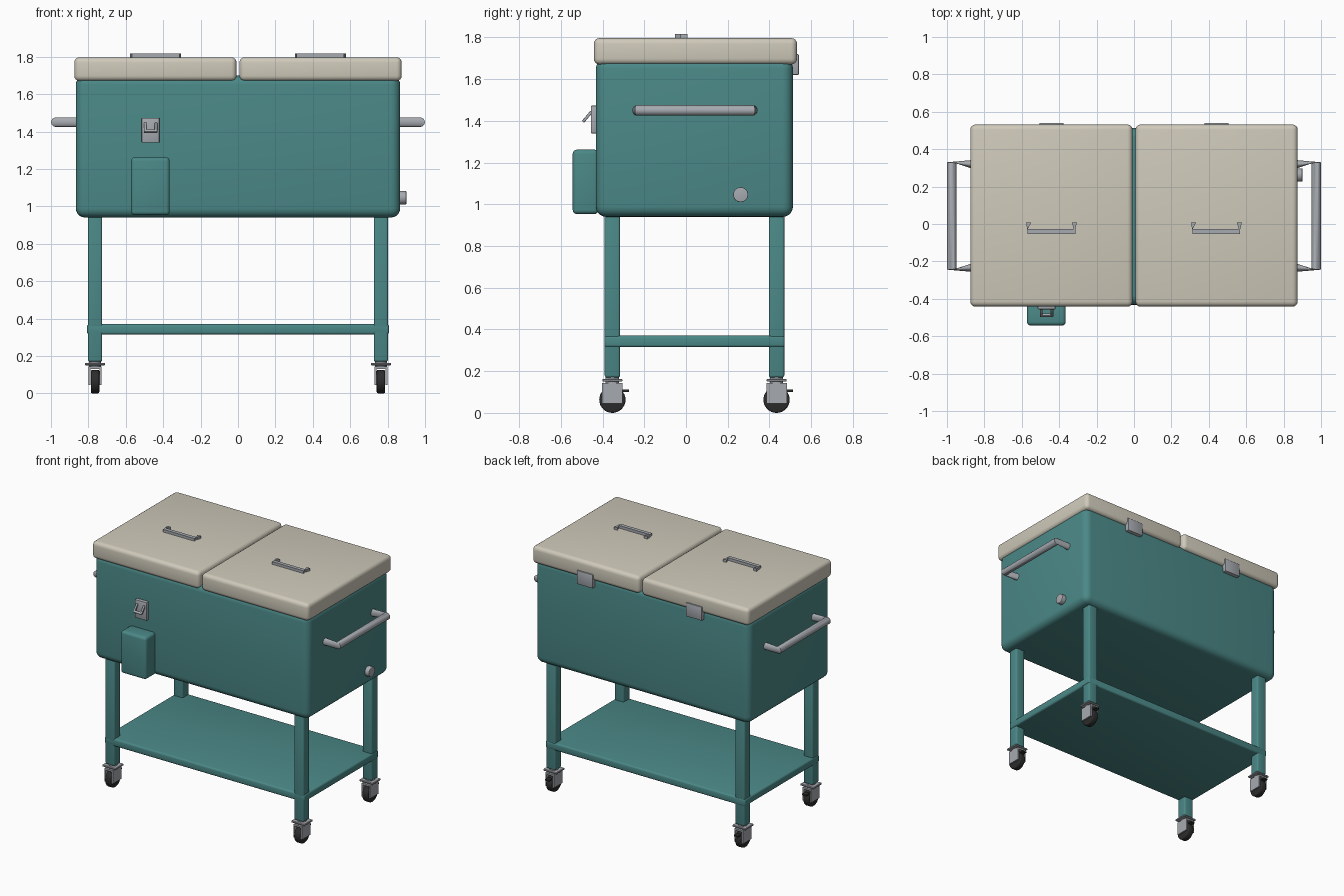
import bpy, bmesh
from math import pi, cos, sin
from mathutils import Vector, Matrix

if "Cube" in bpy.data.objects:
    bpy.data.objects.remove(bpy.data.objects["Cube"])


def material(name, rgb):
    m = bpy.data.materials.new(name)
    m.diffuse_color = (*rgb, 1)
    m.use_nodes = True
    m.node_tree.nodes["Principled BSDF"].inputs["Base Color"].default_value = m.diffuse_color
    return m


TEAL = material("teal_paint", (0.07, 0.25, 0.245))
CREAM = material("cream_lid", (0.62, 0.585, 0.49))
RUBBER = material("black_rubber", (0.025, 0.025, 0.025))
METAL = material("metal", (0.38, 0.40, 0.43))


def finish(name, bm, mat):
    bmesh.ops.recalc_face_normals(bm, faces=bm.faces[:])
    me = bpy.data.meshes.new(name)
    bm.to_mesh(me)
    bm.free()
    ob = bpy.data.objects.new(name, me)
    bpy.context.collection.objects.link(ob)
    me.materials.append(mat)
    return ob


def box(name, x, y, z, mat, bevel=0.0, segs=3):
    """Box from (min, max) pairs with rounded edges."""
    bm = bmesh.new()
    bmesh.ops.create_cube(bm, size=1)
    for v in bm.verts:
        v.co = [(a + b) / 2 + c * (b - a) for (a, b), c in zip((x, y, z), v.co)]
    if bevel:
        bmesh.ops.bevel(bm, geom=bm.edges[:], offset=bevel, segments=segs,
                        profile=0.5, affect='EDGES', clamp_overlap=True)
    return finish(name, bm, mat)


def cylinder(name, center, r, depth, axis, mat, bevel=0.0, sides=32):
    bm = bmesh.new()
    rot = Matrix.Rotation(pi / 2, 4, 'Y') if axis == 'X' else Matrix()
    bmesh.ops.create_cone(bm, cap_ends=True, segments=sides, radius1=r, radius2=r,
                          depth=depth, matrix=Matrix.Translation(center) @ rot)
    if bevel:
        rims = [e for e in bm.edges if any(len(f.verts) > 4 for f in e.link_faces)]
        bmesh.ops.bevel(bm, geom=rims, offset=bevel, segments=3, profile=0.5, affect='EDGES')
    return finish(name, bm, mat)


def loft(name, rings, sides, r, mat):
    """Tube through rings given as (center, axis_u, axis_v)."""
    bm = bmesh.new()
    loops = []
    for c, u, v in rings:
        angles = [2 * pi * (i + 0.5) / sides for i in range(sides)]
        loops.append([bm.verts.new(Vector(c) + r * (cos(a) * Vector(u) + sin(a) * Vector(v)))
                      for a in angles])
    for a, b in zip(loops, loops[1:]):
        for i in range(sides):
            j = (i + 1) % sides
            bm.faces.new((a[i], a[j], b[j], b[i]))
    bm.faces.new(loops[0])
    bm.faces.new(loops[-1])
    return finish(name, bm, mat)


X, Y, Z = (1, 0, 0), (0, 1, 0), (0, 0, 1)

# Cooler tub and lower shelf
box("tub", (-0.867, 0.867), (-0.432, 0.513), (0.94, 1.70), TEAL, 0.05, 5)
box("shelf", (-0.807, 0.807), (-0.39, 0.473), (0.315, 0.37), TEAL, 0.012)

for s, side in ((-1, "left"), (1, "right")):
    # Lid with its low pull handle
    box(f"{side}_lid", sorted((s * 0.008, s * 0.875)), (-0.442, 0.532), (1.67, 1.797),
        CREAM, 0.028, 4)
    cx = s * 0.441
    loft(f"{side}_lid_handle",
         [((cx - 0.122, 0.008, 1.803), X, Z), ((cx - 0.127, -0.04, 1.803), Y, Z),
          ((cx + 0.127, -0.04, 1.803), (0, -1, 0), Z), ((cx + 0.122, 0.008, 1.803), X, Z)][:2]
         + [((cx + 0.127, -0.04, 1.803), Y, Z), ((cx + 0.122, 0.008, 1.803), X, Z)],
        4, 0.019, METAL)

    # Rear hinge
    box(f"{side}_hinge", (cx - 0.065, cx + 0.065), (0.49, 0.541), (1.62, 1.72), METAL, 0.005, 2)

    # Side push handle: legs pinch into the grip corners
    u = (s, 0, 0)
    loft(f"{side}_push_handle",
         [((s * 0.855, 0.043 - 0.275, 1.45), (0, s, 0), Z),
          ((s * 0.974, 0.043 - 0.284, 1.45), (-1, 0.12, 0), Z),
          ((s * 0.974, 0.043 + 0.284, 1.45), (-1, -0.12, 0), Z),
          ((s * 0.855, 0.043 + 0.275, 1.45), (0, -s, 0), Z)] if s > 0 else
         [((s * 0.855, 0.043 - 0.275, 1.45), Y, Z),
          ((s * 0.974, 0.043 - 0.284, 1.45), (1, 0.12, 0), Z),
          ((s * 0.974, 0.043 + 0.284, 1.45), (1, -0.12, 0), Z),
          ((s * 0.855, 0.043 + 0.275, 1.45), (0, -1, 0), Z)],
         24, 0.025, METAL)

    for y, end in ((-0.353, "front"), (0.434, "back")):
        # Leg
        x = s * 0.764
        n = f"{end}_{side}"
        box(f"{n}_leg", (x - 0.038, x + 0.038), (y - 0.037, y + 0.037), (0.17, 0.97), TEAL, 0.01)
        # Caster: mounting plate, swivel, fork, wheel and brake tab
        box(f"{n}_caster_plate", (x - 0.054, x + 0.054), (y - 0.048, y + 0.048),
            (0.15, 0.163), METAL, 0.003, 1)
        cylinder(f"{n}_caster_swivel", (x, y, 0.155), 0.032, 0.04, 'Z', METAL)
        box(f"{n}_fork_top", (x - 0.034, x + 0.034), (y - 0.049, y + 0.049), (0.131, 0.143), METAL)
        for d in (-1, 1):
            box(f"{n}_fork_side", sorted((x + d * 0.024, x + d * 0.034)),
                (y - 0.049, y + 0.049), (0.046, 0.14), METAL)
        cylinder(f"{n}_wheel", (x, y, 0.063), 0.063, 0.045, 'X', RUBBER, 0.008)
        box(f"{n}_brake_tab", (x - 0.018, x + 0.018), (y + 0.04, y + 0.08), (0.1, 0.112),
            RUBBER, 0.003, 2)

# Drain plug on the right side
cylinder("drain_plug", (0.877, 0.262, 1.046), 0.036, 0.046, 'X', METAL, 0.004)

# Bottle opener: back plate with a slanted loop
box("opener_plate", (-0.515, -0.42), (-0.456, -0.42), (1.34, 1.473), METAL, 0.004, 2)
tilt = Matrix.Translation((-0.4675, -0.452, 1.445)) @ Matrix.Rotation(-0.70, 4, 'X')
for part, x, z in (("left", (-0.036, -0.022), (-0.065, 0.0)),
                   ("right", (0.022, 0.036), (-0.065, 0.0)),
                   ("bottom", (-0.036, 0.036), (-0.065, -0.048))):
    box(f"opener_loop_{part}", x, (-0.007, 0.007), z, METAL, 0.003, 2).matrix_world = tilt

# Cap catcher box below the opener
box("cap_catcher", (-0.572, -0.365), (-0.543, -0.42), (0.953, 1.262), TEAL, 0.02, 4)

# Smooth shading with crisp corners
for ob in bpy.context.collection.objects:
    ob.select_set(True)
    bpy.context.view_layer.objects.active = ob
bpy.ops.object.shade_smooth_by_angle(angle=0.6)
